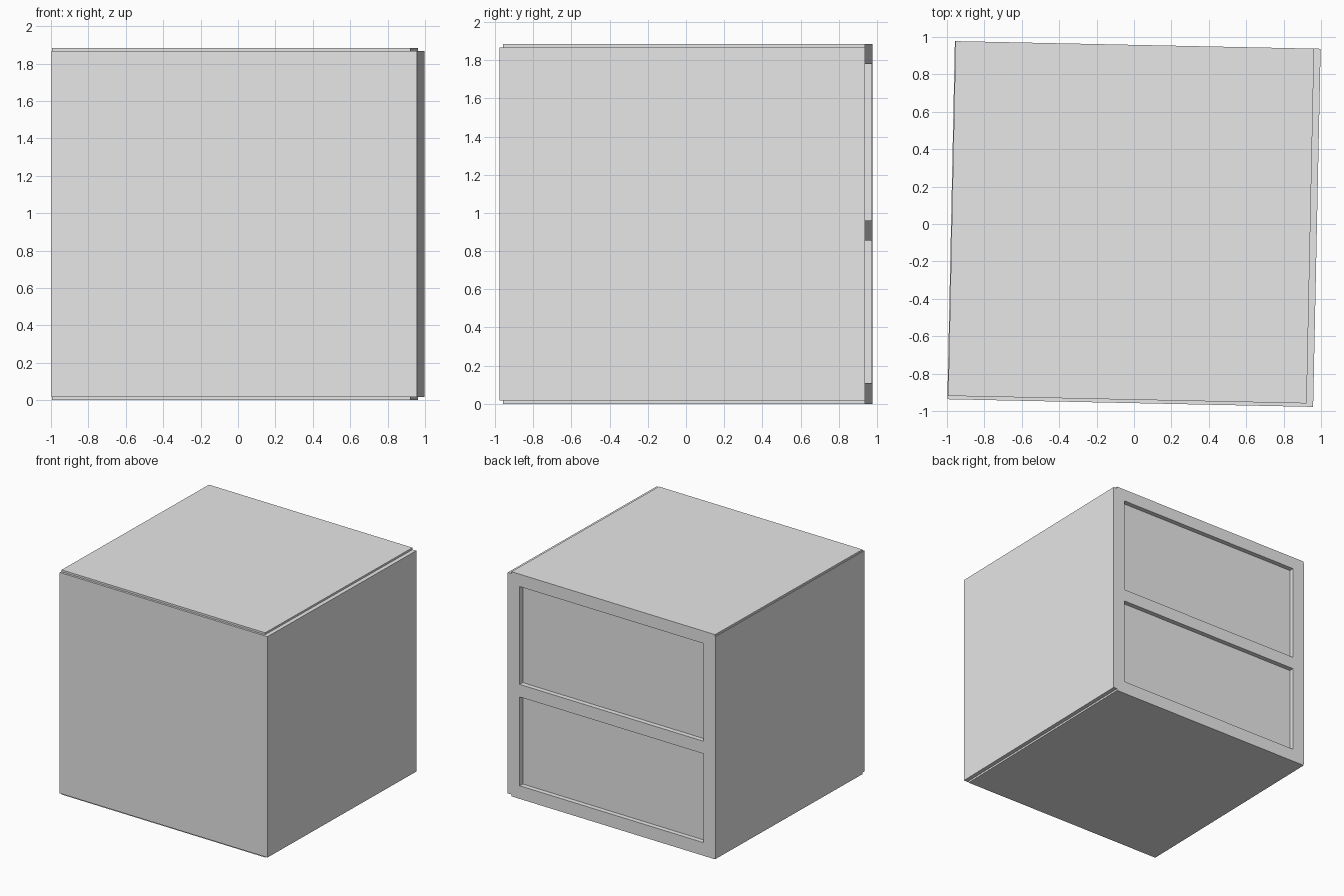
import bpy
import math
from mathutils import Matrix

cube = bpy.data.objects.get("Cube")
if cube:
    bpy.data.objects.remove(cube, do_unlink=True)

grey = bpy.data.materials.new("light_grey")
grey.use_nodes = True
grey.diffuse_color = (0.8, 0.8, 0.8, 1)
grey.node_tree.nodes["Principled BSDF"].inputs["Base Color"].default_value = (0.8, 0.8, 0.8, 1)

TURN = Matrix.Rotation(math.radians(-1.2), 4, 'Z')  # cabinet stands slightly turned
HX, HY = 0.978, 0.9575                              # half width and half depth
HEIGHT, PLATE = 1.884, 0.016
RECESS = 0.04


def box(name, low, high):
    """Box between two corners in the cabinet's own axes."""
    bpy.ops.mesh.primitive_cube_add(size=1)
    ob = bpy.context.object
    ob.name = name
    size = [h - l for l, h in zip(low, high)]
    mid = [(h + l) / 2 for l, h in zip(low, high)]
    ob.data.transform(TURN @ Matrix.Translation(mid) @ Matrix.Diagonal((*size, 1)))
    ob.data.materials.append(grey)
    return ob


# Main body
body = box("cabinet_body", (-HX, -HY, PLATE), (HX, HY, HEIGHT - PLATE))

# Two shallow recessed panels in the back
for name, z0, z1 in (("lower", 0.11, 0.855), ("upper", 0.96, 1.78)):
    cutter = box(name + "_recess_cutter", (-0.865, HY - RECESS, z0), (0.865, HY + 0.1, z1))
    cutter.hide_render = True
    mod = body.modifiers.new(name + "_recess", 'BOOLEAN')
    mod.operation = 'DIFFERENCE'
    mod.solver = 'EXACT'
    mod.object = cutter
    bpy.context.view_layer.objects.active = body
    bpy.ops.object.modifier_apply(modifier=mod.name)
    bpy.data.objects.remove(cutter, do_unlink=True)

# Thin top and bottom plates, set in at the front and left, flush at the back
for name, z in (("bottom_plate", 0), ("top_plate", HEIGHT - PLATE)):
    box(name, (-HX + 0.004, -HY + 0.018, z), (HX - 0.035, HY, z + PLATE))
